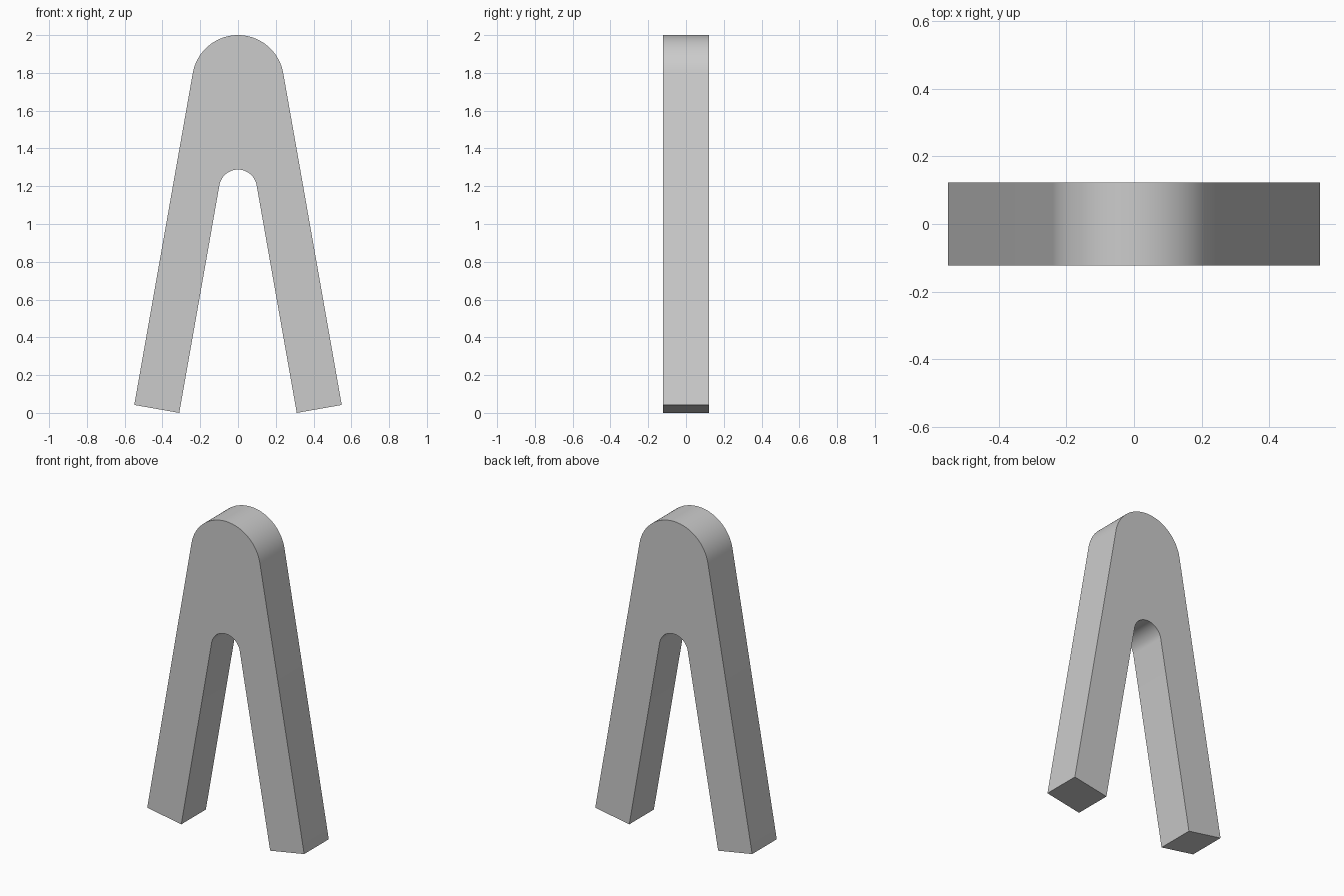
import bpy
import bmesh
from math import sin, cos, radians

cube = bpy.data.objects.get("Cube")
if cube:
    bpy.data.objects.remove(cube, do_unlink=True)

SPLAY = 10          # lean of each leg in degrees
OUTER_R = 0.243     # rounded crown
INNER_R = 0.1       # rounded crotch
CROWN_TOP, CROTCH_TOP = 2.0, 1.288
HALF_DEPTH = 0.123
STEPS = 40


def arc(radius, top):
    """Arc tangent to both legs, running from +x over the top to -x."""
    pts = []
    for i in range(STEPS + 1):
        a = radians(SPLAY + (180 - 2 * SPLAY) * i / STEPS)
        pts.append((radius * cos(a), top - radius + radius * sin(a)))
    return pts


def leg_end(start, z):
    """Follow the leg direction from its tangent point down to height z."""
    t = (start[1] - z) / cos(radians(SPLAY))
    return (start[0] + t * sin(radians(SPLAY)), z)


# Outline: outer crown, left-hand foot, inner arch, right-hand foot
outer = arc(OUTER_R, CROWN_TOP)
inner = arc(INNER_R, CROTCH_TOP)
inner_foot = leg_end(inner[0], 0)
# Foot cut is square to the leg
rise = (leg_end(outer[0], 0)[0] - inner_foot[0]) * sin(radians(SPLAY)) * cos(radians(SPLAY))
outer_foot = leg_end(outer[0], rise)


def flip(p):
    return (-p[0], p[1])


outline = ([outer_foot] + outer + [flip(outer_foot), flip(inner_foot)]
           + inner[::-1] + [inner_foot])

# Extrude the outline through the depth
bm = bmesh.new()
face = bm.faces.new([bm.verts.new((x, -HALF_DEPTH, z)) for x, z in outline])
ext = bmesh.ops.extrude_face_region(bm, geom=[face], use_keep_orig=True)
moved = [g for g in ext["geom"] if isinstance(g, bmesh.types.BMVert)]
bmesh.ops.translate(bm, vec=(0, 2 * HALF_DEPTH, 0), verts=moved)
bmesh.ops.recalc_face_normals(bm, faces=bm.faces)
# Clean triangles for the concave front and back
bmesh.ops.triangulate(bm, faces=[f for f in bm.faces if len(f.verts) > 4])
mesh = bpy.data.meshes.new("forked_legs")
bm.to_mesh(mesh)
bm.free()

# Plain grey
grey = bpy.data.materials.new("light_grey")
grey.use_nodes = True
colour = (0.6, 0.6, 0.6, 1)
grey.diffuse_color = colour
grey.node_tree.nodes["Principled BSDF"].inputs["Base Color"].default_value = colour
mesh.materials.append(grey)

obj = bpy.data.objects.new("forked_legs", mesh)
bpy.context.collection.objects.link(obj)
bpy.context.view_layer.objects.active = obj
obj.select_set(True)
bpy.ops.object.shade_smooth_by_angle(angle=radians(30))
